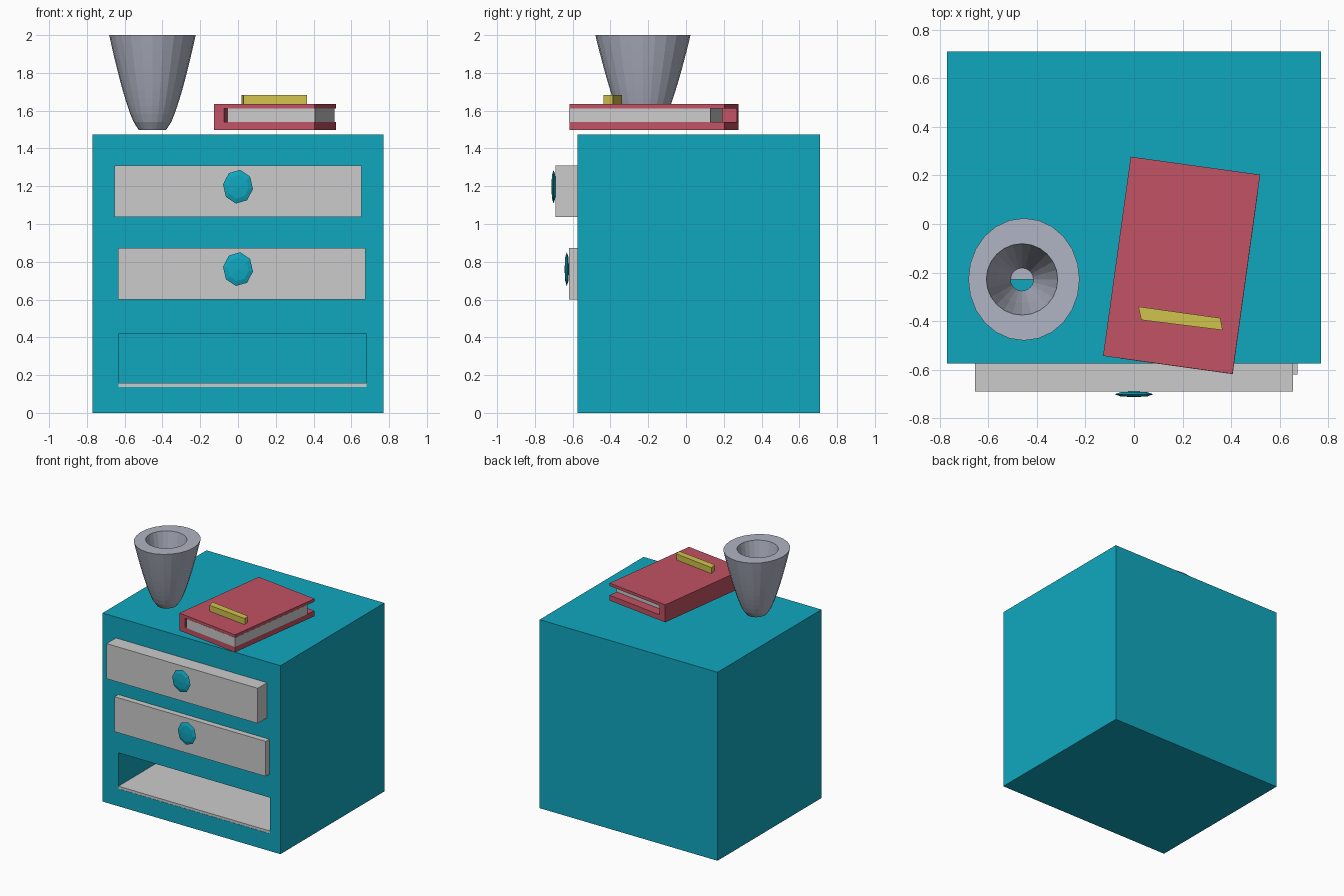
import bpy, bmesh, math
from mathutils import Matrix, Vector

if "Cube" in bpy.data.objects:
    bpy.data.objects.remove(bpy.data.objects["Cube"])


def material(name, rgb):
    m = bpy.data.materials.new(name)
    m.diffuse_color = (*rgb, 1)
    m.use_nodes = True
    m.node_tree.nodes["Principled BSDF"].inputs["Base Color"].default_value = m.diffuse_color
    return m


TEAL = material("teal", (0.005, 0.386, 0.521))
RED = material("red", (0.533, 0.084, 0.127))
YELLOW = material("yellow", (0.638, 0.546, 0.074))
CLAY = material("clay", (0.434, 0.456, 0.546))


def finish(name, bm, mat=None, matrix=None):
    bmesh.ops.recalc_face_normals(bm, faces=bm.faces)
    me = bpy.data.meshes.new(name)
    bm.to_mesh(me)
    bm.free()
    ob = bpy.data.objects.new(name, me)
    bpy.context.collection.objects.link(ob)
    if mat:
        me.materials.append(mat)
    if matrix:
        ob.matrix_world = matrix
    return ob


def box(name, x, y, z, mat=None, matrix=None):
    bm = bmesh.new()
    bmesh.ops.create_cube(bm, size=1)
    for v in bm.verts:
        v.co = [a + (b - a) * (c + 0.5) for (a, b), c in zip((x, y, z), v.co)]
    return finish(name, bm, mat, matrix)


def prism(name, points, offset, mat=None, matrix=None):
    bm = bmesh.new()
    face = bm.faces.new([bm.verts.new(p) for p in points])
    ext = bmesh.ops.extrude_face_region(bm, geom=[face], use_keep_orig=True)
    verts = [g for g in ext["geom"] if isinstance(g, bmesh.types.BMVert)]
    bmesh.ops.translate(bm, vec=Vector(offset), verts=verts)
    return finish(name, bm, mat, matrix)


# Cabinet with the open bottom compartment
FRONT = -0.575
cabinet = box("cabinet", (-0.77, 0.77), (FRONT, 0.71), (0, 1.475), TEAL)
cutter = box("compartment_cutter", (-0.633, 0.68), (-0.8, 0.6), (0.136, 0.418), TEAL)
cutter.hide_render = True
cutter.hide_viewport = True
cut = cabinet.modifiers.new("compartment", "BOOLEAN")
cut.object = cutter
cut.operation = "DIFFERENCE"
cut.solver = "EXACT"
box("compartment_floor", (-0.632, 0.679), (FRONT - 0.0002, 0.598), (0.137, 0.157))

# Drawers pulled out by different amounts, each with a flattened faceted knob
for name, x, z, y in (("upper", (-0.655, 0.654), (1.036, 1.311), -0.69),
                      ("middle", (-0.635, 0.674), (0.6, 0.874), -0.62)):
    box(name + "_drawer", x, (y, 0.45), z)
    bm = bmesh.new()
    bmesh.ops.create_uvsphere(bm, u_segments=8, v_segments=4, radius=1)
    knob = (Matrix.Translation((0, y - 0.011, sum(z) / 2 + 0.024))
            @ Matrix.Diagonal((0.08, 0.012, 0.09, 1))
            @ Matrix.Rotation(math.radians(8), 4, "Y")
            @ Matrix.Rotation(math.pi / 2, 4, "X"))
    bm.transform(knob)
    finish(name + "_knob", bm, TEAL)

# Book: C-shaped cover with the spine on the left, and a page block
place = Matrix.Translation((0.196, -0.17, 0)) @ Matrix.Rotation(math.radians(-7.9), 4, "Z")
W, L = 0.269, 0.414
cover = [(-W, 1.498), (W, 1.498), (W, 1.54), (-0.215, 1.54),
         (-0.215, 1.612), (W, 1.612), (W, 1.635), (-W, 1.635)]
prism("book_cover", [(x, -L, z) for x, z in cover], (0, 2 * L, 0), RED, place)
box("book_pages", (-0.197, W + 0.001), (-L - 0.001, 0.34), (1.54, 1.612), None, place)

# Skewed bar lying on the book
bar = [(0.018, -0.34), (0.355, -0.387), (0.365, -0.437), (0.03, -0.395)]
prism("bookmark_bar", [(x, y, 1.635) for x, y in bar], (0, 0, 0.047), YELLOW)

# Thick-walled oval vase, lathed from outer and inner profiles
N, STEPS = 24, 12
outer = [(0.072 + 0.157 * (i / STEPS) ** 0.7, 1.498 + 0.502 * i / STEPS)
         for i in range(STEPS + 1)]
inner = [(0.147, 2.0), (0.125, 1.88), (0.1, 1.74), (0.07, 1.6)]
profile = [(0.047, 1.5)] + outer + inner
bm = bmesh.new()
rings = []
for r, z in profile:
    rings.append([bm.verts.new((r * math.cos(math.tau * i / N),
                                r * math.sin(math.tau * i / N), z)) for i in range(N)])
for a, b in zip(rings, rings[1:] + rings[:1]):
    for i in range(N):
        j = (i + 1) % N
        bm.faces.new((a[i], a[j], b[j], b[i]))
# Half floor closing the back of the bottom hole
bm.faces.new(rings[0][:N // 2 + 1])
# Outer wall is oval, inner bore is round and slightly off centre
for ring in rings[1:STEPS + 2]:
    for v in ring:
        v.co.y *= 1.1
for ring in rings[:1] + rings[STEPS + 2:]:
    for v in ring:
        v.co.x -= 0.008
finish("vase", bm, CLAY, Matrix.Translation((-0.453, -0.228, 0)))
